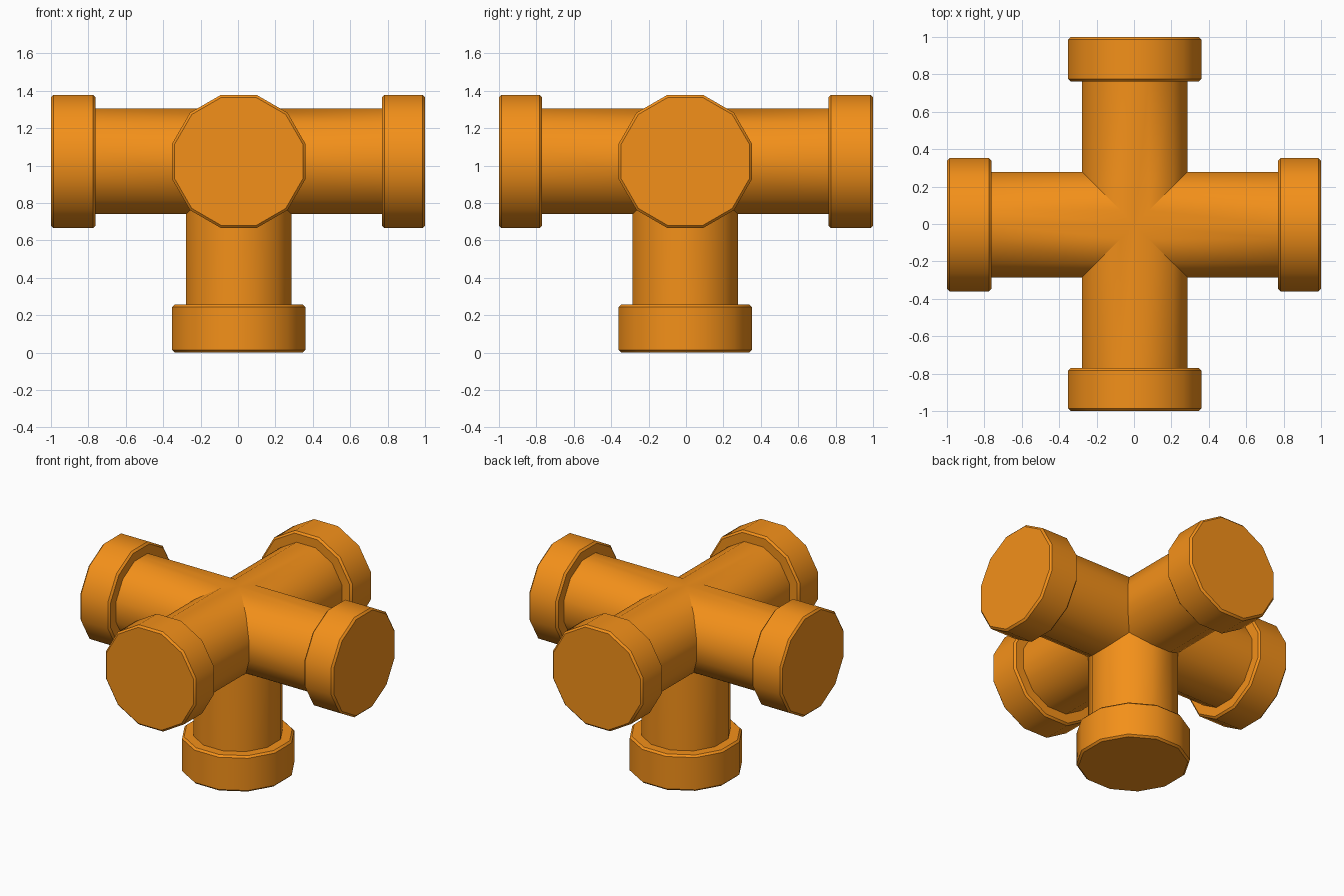
import bpy, bmesh, math
from mathutils import Vector

if "Cube" in bpy.data.objects:
    bpy.data.objects.remove(bpy.data.objects["Cube"])

CENTRE = Vector((0.004, -0.004, 1.022))
R_PIPE, R_CAP = 0.282, 0.356      # distance to the flats
CAP_START, BEVEL, SIDES = 0.766, 0.013, 12

orange = bpy.data.materials.new("orange")
orange.diffuse_color = (0.9, 0.28, 0.01, 1)
orange.use_nodes = True
orange.node_tree.nodes["Principled BSDF"].inputs["Base Color"].default_value = orange.diffuse_color

X, Y, Z = Vector((1, 0, 0)), Vector((0, 1, 0)), Vector((0, 0, 1))
# name, direction, side axis, up axis, outer length from the centre
ARMS = [
    ("right", X, Y, Z, 1 - CENTRE.x),
    ("left", -X, -Y, Z, 1 + CENTRE.x),
    ("back", Y, -X, Z, 1 - CENTRE.y),
    ("front", -Y, X, Z, 1 + CENTRE.y),
    ("bottom", -Z, Y, X, CENTRE.z),
]


def ring(apothem):
    r = apothem / math.cos(math.pi / SIDES)
    angles = [2 * math.pi * (i + 0.5) / SIDES for i in range(SIDES)]
    return [(r * math.cos(a), r * math.sin(a)) for a in angles]


def bridge(bm, a, b):
    n = len(a)
    for i in range(n):
        j = (i + 1) % n
        vs = []
        for v in (a[i], a[j], b[j], b[i]):
            if v not in vs:
                vs.append(v)
        bm.faces.new(vs)


def finish(bm, name):
    bmesh.ops.recalc_face_normals(bm, faces=bm.faces)
    mesh = bpy.data.meshes.new(name)
    bm.to_mesh(mesh)
    bm.free()
    obj = bpy.data.objects.new(name, mesh)
    bpy.context.collection.objects.link(obj)
    mesh.materials.append(orange)
    bpy.ops.object.select_all(action='DESELECT')
    obj.select_set(True)
    bpy.context.view_layer.objects.active = obj
    bpy.ops.object.shade_smooth_by_angle(angle=math.radians(40))


# Five pipes mitred together into one body
bm = bmesh.new()
for name, d, side, up, length in ARMS:
    pts = ring(R_PIPE)
    if name != "bottom":
        pts.insert(3, (0, R_PIPE))     # split the top flat where the mitres meet
    inner, outer = [], []
    for s, u in pts:
        start = max(abs(s), abs(u) if name == "bottom" else -u)
        off = CENTRE + side * s + up * u
        inner.append(bm.verts.new(off + d * start))
        outer.append(bm.verts.new(off + d * (CAP_START + 0.03)))
    bridge(bm, inner, outer)
    bm.faces.new(outer)
bmesh.ops.remove_doubles(bm, verts=bm.verts, dist=1e-4)
finish(bm, "pipe_junction")

# Chamfered end caps
for name, d, side, up, length in ARMS:
    bm = bmesh.new()
    profile = [(CAP_START, R_CAP - BEVEL), (CAP_START + BEVEL, R_CAP),
               (length - BEVEL, R_CAP), (length, R_CAP - BEVEL)]
    loops = [[bm.verts.new(CENTRE + d * t + side * s + up * u) for s, u in ring(r)]
             for t, r in profile]
    for a, b in zip(loops, loops[1:]):
        bridge(bm, a, b)
    bm.faces.new(loops[0])
    bm.faces.new(loops[-1])
    finish(bm, name + "_cap")
